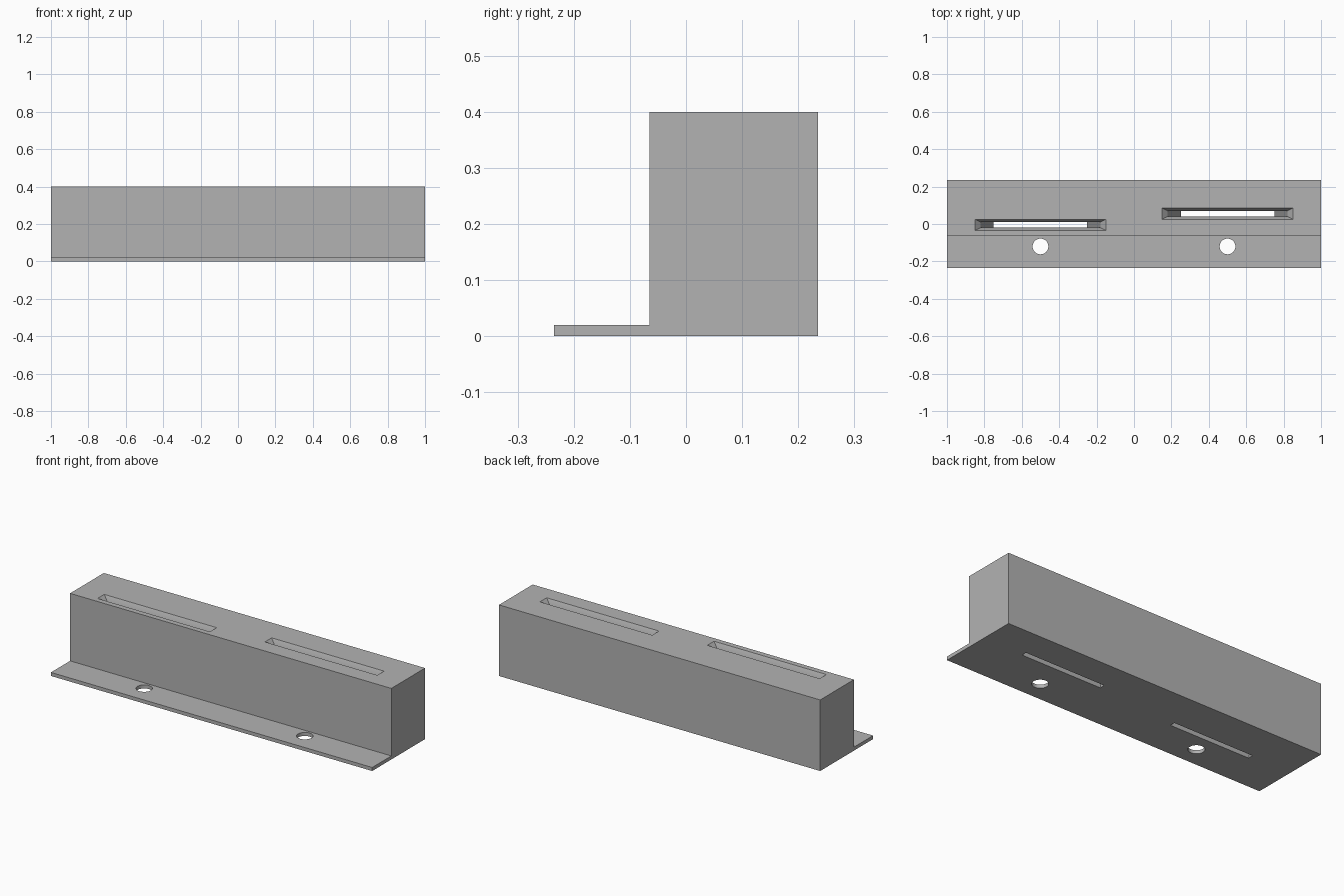
import bpy
import bmesh

cube = bpy.data.objects.get("Cube")
if cube:
    bpy.data.objects.remove(cube, do_unlink=True)

# Plain grey material
grey = bpy.data.materials.new("grey")
grey.use_nodes = True
colour = (0.45, 0.45, 0.45, 1)
grey.diffuse_color = colour
grey.node_tree.nodes["Principled BSDF"].inputs["Base Color"].default_value = colour


def finish(bm, name):
    bmesh.ops.recalc_face_normals(bm, faces=bm.faces[:])
    mesh = bpy.data.meshes.new(name)
    bm.to_mesh(mesh)
    bm.free()
    mesh.materials.append(grey)
    obj = bpy.data.objects.new(name, mesh)
    bpy.context.collection.objects.link(obj)
    return obj


def loft(rings, name):
    """Closed solid through rings that share a vertex count."""
    bm = bmesh.new()
    loops = [[bm.verts.new(p) for p in ring] for ring in rings]
    bm.faces.new(loops[0])
    bm.faces.new(loops[-1])
    for low, high in zip(loops, loops[1:]):
        for i in range(len(low)):
            j = (i + 1) % len(low)
            bm.faces.new((low[i], low[j], high[j], high[i]))
    return finish(bm, name)


def cut(target, cutter):
    cutter.hide_render = True
    mod = target.modifiers.new("cut", "BOOLEAN")
    mod.operation = "DIFFERENCE"
    mod.solver = "EXACT"
    mod.object = cutter
    bpy.context.view_layer.objects.active = target
    bpy.ops.object.modifier_apply(modifier=mod.name)
    bpy.data.objects.remove(cutter, do_unlink=True)


# Block with a thin mounting flange along its front: one L-shaped profile
FRONT, STEP, BACK = -0.235, -0.065, 0.235
FLANGE, TOP = 0.02, 0.4
profile = [(FRONT, 0), (BACK, 0), (BACK, TOP), (STEP, TOP), (STEP, FLANGE), (FRONT, FLANGE)]
body = loft([[(x, y, z) for y, z in profile] for x in (-1, 1)], "slotted_block")

# Tapered slots with a chamfered mouth: half length, half width, height
sections = [(0.25, 0.015, -0.05), (0.25, 0.015, 0), (0.32, 0.015, TOP - 0.03),
            (0.35, 0.03, TOP), (0.35, 0.03, TOP + 0.05)]
for cx, cy in ((-0.5, -0.005), (0.5, 0.055)):
    rings = [[(cx + sx * a, cy + sy * b, z) for sx, sy in ((-1, -1), (1, -1), (1, 1), (-1, 1))]
             for a, b, z in sections]
    cut(body, loft(rings, "slot_cutter"))

# Round screw holes through the flange
for cx in (-0.5, 0.5):
    bm = bmesh.new()
    bmesh.ops.create_cone(bm, cap_ends=True, segments=48, radius1=0.042, radius2=0.042, depth=0.2)
    bmesh.ops.translate(bm, verts=bm.verts[:], vec=(cx, -0.12, 0))
    cut(body, finish(bm, "hole_cutter"))

# Smooth hole walls, crisp edges elsewhere
bpy.ops.object.select_all(action="DESELECT")
body.select_set(True)
bpy.context.view_layer.objects.active = body
bpy.ops.object.shade_smooth_by_angle(angle=0.5)
